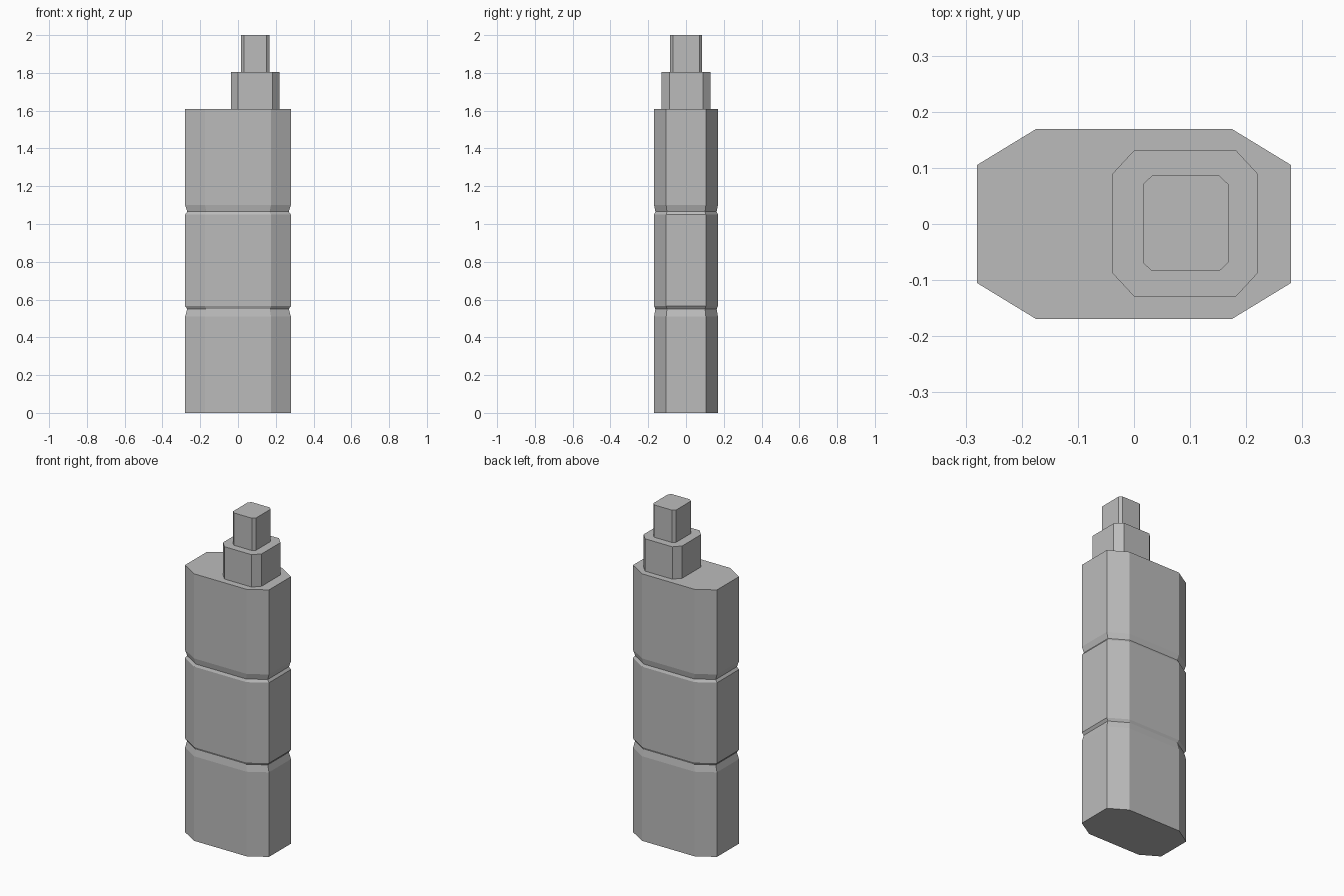
import bpy
import bmesh

cube = bpy.data.objects.get("Cube")
if cube:
    bpy.data.objects.remove(cube, do_unlink=True)

grey = bpy.data.materials.new("mid grey")
grey.use_nodes = True
colour = (0.5, 0.5, 0.5, 1)
grey.diffuse_color = colour
grey.node_tree.nodes["Principled BSDF"].inputs["Base Color"].default_value = colour


def chamfered_column(name, centre, half, cut, levels):
    """Loft a cut-corner rectangle through (height, scale) levels."""
    (cx, cy), (hx, hy), (dx, dy) = centre, half, cut
    quarter = [(hx, hy - dy), (hx - dx, hy)]
    outline = quarter + [(-x, y) for x, y in reversed(quarter)]
    outline += [(-x, -y) for x, y in outline]

    bm = bmesh.new()
    rings = [[bm.verts.new((cx + x * s, cy + y * s, z)) for x, y in outline]
             for z, s in levels]
    n = len(outline)
    for low, high in zip(rings, rings[1:]):
        for i in range(n):
            j = (i + 1) % n
            bm.faces.new((low[i], low[j], high[j], high[i]))
    bm.faces.new(rings[0][::-1])
    bm.faces.new(rings[-1])
    bmesh.ops.recalc_face_normals(bm, faces=bm.faces)

    mesh = bpy.data.meshes.new(name)
    bm.to_mesh(mesh)
    bm.free()
    mesh.materials.append(grey)
    obj = bpy.data.objects.new(name, mesh)
    bpy.context.collection.objects.link(obj)
    return obj


# Main tower with two V-shaped grooves
groove = 0.96
chamfered_column("main_tower", (0, 0), (0.28, 0.169), (0.105, 0.064), [
    (0, 1), (0.51, 1), (0.55, groove), (0.565, 1),
    (1.05, 1), (1.065, groove), (1.1, 1), (1.61, 1)])

# Stepped blocks on the left side of the roof
chamfered_column("upper_block", (0.091, 0.001), (0.129, 0.13), (0.038, 0.041),
                 [(1.61, 1), (1.805, 1)])
chamfered_column("top_block", (0.092, 0.001), (0.076, 0.085), (0.016, 0.015),
                 [(1.805, 1), (2, 1)])
